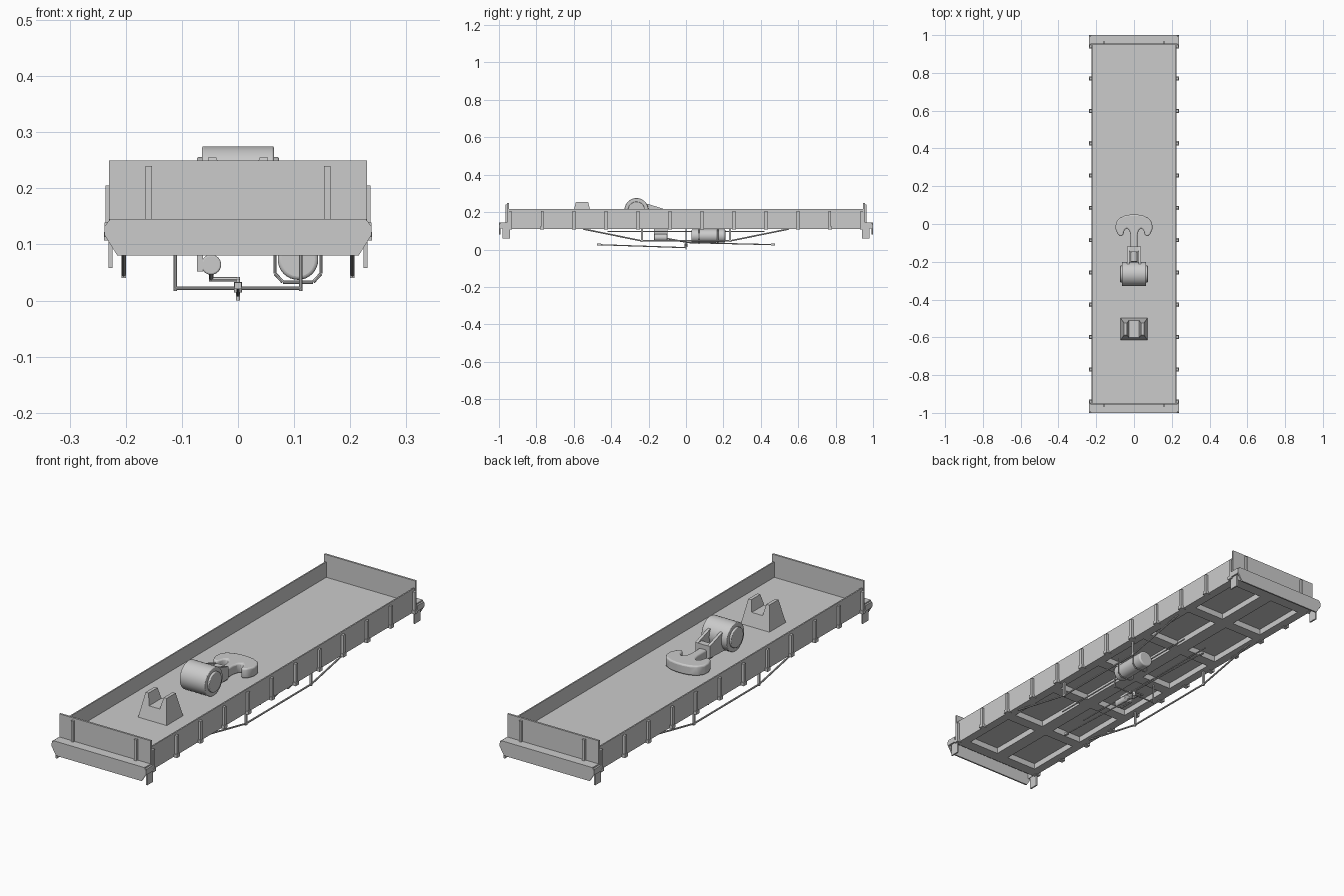
import bpy, bmesh, math
from mathutils import Vector

default = bpy.data.objects.get("Cube")
if default:
    bpy.data.objects.remove(default, do_unlink=True)


def finish(name, bm, bevel=0.0, smooth=False):
    bmesh.ops.recalc_face_normals(bm, faces=bm.faces)
    mesh = bpy.data.meshes.new(name)
    bm.to_mesh(mesh)
    bm.free()
    obj = bpy.data.objects.new(name, mesh)
    bpy.context.collection.objects.link(obj)
    if bevel:
        mod = obj.modifiers.new("Bevel", "BEVEL")
        mod.width, mod.segments, mod.limit_method = bevel, 3, "ANGLE"
    if smooth:
        bpy.ops.object.select_all(action="DESELECT")
        obj.select_set(True)
        bpy.context.view_layer.objects.active = obj
        bpy.ops.object.shade_smooth_by_angle(angle=math.radians(35))
    return obj


def box(name, x, y, z):
    """Box from (min, max) ranges."""
    bm = bmesh.new()
    bmesh.ops.create_cube(bm, size=1)
    for v in bm.verts:
        v.co = [(a + b) / 2 + c * (b - a) for (a, b), c in zip((x, y, z), v.co)]
    return finish(name, bm)


def prism(name, points, axis, low, high, bevel=0.0, smooth=False):
    """Extrude a 2D outline along the axis between low and high."""
    bm = bmesh.new()
    verts = []
    for p in points:
        co = list(p)
        co.insert("XYZ".index(axis), low)
        verts.append(bm.verts.new(co))
    face = bm.faces.new(verts)
    ext = bmesh.ops.extrude_face_region(bm, geom=[face])
    move = Vector([high - low if a == axis else 0 for a in "XYZ"])
    bmesh.ops.translate(bm, vec=move, verts=[g for g in ext["geom"] if isinstance(g, bmesh.types.BMVert)])
    return finish(name, bm, bevel, smooth)


def rod(name, start, end, radius, sides=8, bevel=0.0):
    """Cylinder between two points."""
    a, b = Vector(start), Vector(end)
    bm = bmesh.new()
    bmesh.ops.create_cone(bm, cap_ends=True, segments=sides, radius1=radius, radius2=radius, depth=(b - a).length)
    turn = (b - a).to_track_quat("Z", "Y").to_matrix()
    for v in bm.verts:
        v.co = turn @ v.co + (a + b) / 2
    return finish(name, bm, bevel, True)


def span(side, a, b):
    return tuple(sorted((side * a, side * b)))


SIDES = (("left", 1), ("right", -1))
ENDS = (("back", 1), ("front", -1))
FLOOR = 0.147

# Deck and the frame grid under it
box("deck", (-0.22, 0.22), (-0.95, 0.95), (0.137, FLOOR))
box("center_sill", (-0.03, 0.03), (-0.95, 0.95), (0.11, 0.138))
for name, s in SIDES:
    box(name + "_sill", span(s, 0.185, 0.219), (-0.95, 0.95), (0.11, 0.138))
for i in range(-3, 4):
    y = i * 0.31
    box("cross_member", (-0.219, 0.219), (y - 0.025, y + 0.025), (0.11, 0.138))

# Side boards with stakes
for name, s in SIDES:
    box(name + "_side_board", span(s, 0.219, 0.225), (-0.95, 0.95), (0.11, 0.217))
    for i in range(12):
        y = 0.171 * (i - 5.5)
        box(name + "_stake", span(s, 0.224, 0.236), (y - 0.007, y + 0.007), (0.112, 0.205))
        box(name + "_stake_clip", span(s, 0.215, 0.239), (y - 0.011, y + 0.011), (0.107, 0.122))

# End boards, buffer beams and corner legs
beam = [(0.215, 0.08), (0.238, 0.117), (0.238, 0.132), (0.228, 0.145)]
beam += [(-x, z) for x, z in reversed(beam)]
for name, e in ENDS:
    box(name + "_end_board", (-0.23, 0.23), span(e, 0.947, 0.956), (0.11, 0.25))
    prism(name + "_beam_plate", beam, "Y", e * 0.993, e)
    box(name + "_beam_top", (-0.23, 0.23), span(e, 0.95, 0.996), (0.137, 0.145))
    for side, s in SIDES:
        box(name + side + "_end_stake", span(s, 0.153, 0.165), span(e, 0.955, 0.966), (0.145, 0.24))
        box(name + side + "_beam_end", span(s, 0.222, 0.238), span(e, 0.95, 0.996), (0.113, 0.139))
        box(name + side + "_leg", span(s, 0.224, 0.231), span(e, 0.94, 0.982), (0.058, 0.13))

# Truss rods and posts
for name, s in SIDES:
    x = s * 0.204
    path = [(x, -0.55, 0.11), (x, -0.235, 0.046), (x, 0.235, 0.046), (x, 0.55, 0.11)]
    for a, b in zip(path, path[1:]):
        rod(name + "_truss_rod", a, b, 0.004)
    for y in (-0.235, 0.235):
        box(name + "_truss_post", (x - 0.004, x + 0.004), (y - 0.005, y + 0.005), (0.04, 0.115))

# Air tank with straps
rod("air_tank", (0.107, 0.03, 0.073), (0.107, 0.21, 0.073), 0.036, 32, 0.006)
for y in (0.07, 0.17):
    strap = [(0.066, 0.12), (0.066, 0.048), (0.08, 0.033), (0.134, 0.033), (0.148, 0.048), (0.148, 0.12)]
    for a, b in zip(strap, strap[1:]):
        rod("tank_strap", (a[0], y, a[1]), (b[0], y, b[1]), 0.003)

# Brake cylinder and linkage
rod("brake_cylinder", (-0.048, -0.17, 0.064), (-0.048, -0.10, 0.064), 0.018, 24, 0.003)
box("brake_bracket", (-0.073, -0.062), (-0.17, -0.10), (0.052, 0.112))
rod("brake_push_rod", (-0.048, -0.11, 0.06), (-0.048, 0, 0.04), 0.004)
rod("brake_lever", (-0.052, 0, 0.038), (0.002, 0, 0.038), 0.004)
rod("brake_pivot", (0, 0, 0), (0, 0, 0.042), 0.004, 12)
rod("brake_pivot_collar", (0, 0, 0.014), (0, 0, 0.033), 0.007, 12)
rod("brake_cross_shaft", (-0.112, 0, 0.022), (0.112, 0, 0.022), 0.003)
for name, s in SIDES:
    rod(name + "_shaft_hanger", (s * 0.112, 0, 0.017), (s * 0.112, 0, 0.115), 0.003)
    rod(name + "_brake_line", (s * 0.06, -0.42, 0.097), (s * 0.06, 0.42, 0.097), 0.003)
for name, e, z in (("front", -1, 0.01), ("back", 1, 0.037)):
    rod(name + "_pull_rod", (0, 0, z), (0, e * 0.47, 0.026), 0.003)
    box(name + "_pull_clevis", (-0.006, 0.006), span(e, 0.455, 0.475), (0.021, 0.032))

# Saddle stand: tapered block with a trough between two horns
saddle = [(-0.072, FLOOR), (0.072, FLOOR), (0.053, 0.255), (0.038, 0.255), (0.027, 0.205)]
saddle += [(-x, z) for x, z in reversed(saddle[2:])]
stand = prism("saddle_stand", saddle, "Y", -0.615, -0.497)
for v in stand.data.vertices:
    taper = 1 - 0.45 * (v.co.z - FLOOR) / 0.108
    v.co.y = -0.556 + (v.co.y + 0.556) * taper

# Hook block pulley
rod("pulley_drum", (-0.064, -0.265, 0.211), (0.064, -0.265, 0.211), 0.064, 48, 0.003)
rod("pulley_boss", (-0.073, -0.265, 0.211), (0.073, -0.265, 0.211), 0.045, 40, 0.003)
cheek = [(-0.25, 0.255), (-0.2, 0.243), (-0.12, 0.217), (-0.12, 0.163), (-0.25, 0.158)]
for name, s in SIDES:
    prism(name + "_block_cheek", cheek, "X", s * 0.024, s * 0.037)
box("block_crosshead", (-0.03, 0.03), (-0.148, -0.12), (0.155, 0.216))
rod("hook_shank", (0, -0.2, 0.178), (0, -0.1, 0.175), 0.018, 20)

# Double hook lying on the deck
half = [(0.019, -0.13), (0.018, -0.06), (0.025, -0.033), (0.038, -0.022), (0.05, -0.032),
        (0.058, -0.06), (0.07, -0.067), (0.086, -0.055), (0.098, -0.025), (0.096, 0.005),
        (0.08, 0.03), (0.05, 0.044), (0.018, 0.05)]
outline = half + [(-x, y) for x, y in reversed(half)]
prism("double_hook", outline, "Z", 0.15, 0.195, 0.007, True)
